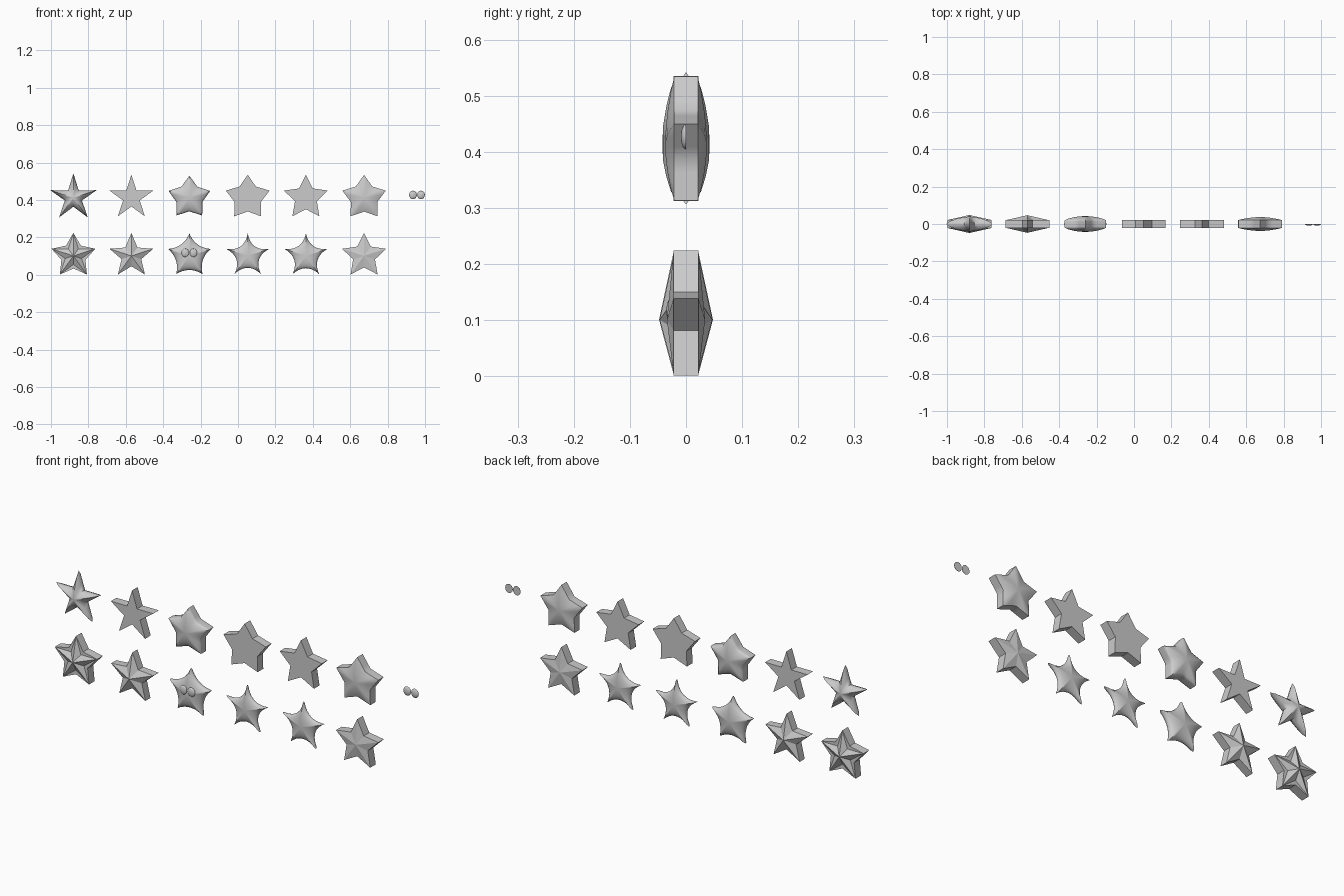
import bpy, bmesh, math

if "Cube" in bpy.data.objects:
    bpy.data.objects.remove(bpy.data.objects["Cube"])

TOP, LOW = 0.412, 0.101            # heights of the two rows
COLS = [-0.88, -0.57, -0.26, 0.052, 0.363, 0.674]


def outline(radius, ratio, curve=False, n=1, tip=0.0):
    """Star outline in (x, z): straight edges, or bowed valleys when curve is set."""
    pts = []

    def polar(r, k):
        a = math.pi / 2 + k * math.pi / 5
        return (r * math.cos(a), r * math.sin(a))

    for k in range(0, 10, 2):
        a, b = polar(radius, k), polar(radius, k + 2)
        if curve:
            c = polar(radius * (2 * ratio - math.cos(math.pi / 5)), k + 1)
        else:
            c = polar(radius * ratio, k + 1)
        for i in range(2 * n):
            t = i / (2 * n)
            if curve:
                w = ((1 - t) ** 2, 2 * t * (1 - t), t * t)
            else:
                w = (max(0, 1 - 2 * t), 1 - abs(2 * t - 1), max(0, 2 * t - 1))
            pts.append(tuple(w[0] * a[j] + w[1] * c[j] + w[2] * b[j] for j in (0, 1)))
    return pts


def star(name, x, z, pts, rings, peak=None, blend=0.0, smooth=None):
    """Loft the outline through (scale, half depth) rings on both faces."""
    bm = bmesh.new()
    mean = sum(math.hypot(*p) for p in pts) / len(pts)
    n = len(pts)

    def ring(s, y):
        vs = []
        for px, pz in pts:
            r = math.hypot(px, pz)
            f = s * (1 + (mean / r - 1) * (1 - s) * blend)
            vs.append(bm.verts.new((px * f, y, pz * f)))
        return vs

    front = [ring(s, -y) for s, y in rings]
    if rings[0][1] == 0:
        back = [front[0]] + [ring(s, y) for s, y in rings[1:]]
        chain = front[::-1] + back[1:]
    else:
        back = [ring(s, y) for s, y in rings]
        chain = front[::-1] + back
    for a, b in zip(chain, chain[1:]):
        for i in range(n):
            j = (i + 1) % n
            bm.faces.new((a[i], a[j], b[j], b[i]))
    for end, sign in ((chain[0], -1), (chain[-1], 1)):
        if peak is None:
            bm.faces.new(end)
        else:
            c = bm.verts.new((0, sign * peak, 0))
            for i in range(n):
                bm.faces.new((end[i], end[(i + 1) % n], c))
    finish(bm, name, (x, 0, z), smooth)


def finish(bm, name, loc, smooth):
    bmesh.ops.recalc_face_normals(bm, faces=bm.faces)
    me = bpy.data.meshes.new(name)
    bm.to_mesh(me)
    bm.free()
    ob = bpy.data.objects.new(name, me)
    ob.location = loc
    bpy.context.collection.objects.link(ob)
    if smooth:
        bpy.ops.object.select_all(action='DESELECT')
        ob.select_set(True)
        bpy.context.view_layer.objects.active = ob
        bpy.ops.object.shade_smooth_by_angle(angle=math.radians(smooth))


def dome_profile(depth, steps=7):
    return [(math.cos(i / steps * math.pi / 2), depth * math.sin(i / steps * math.pi / 2))
            for i in range(steps)]


def eyes(name, x, y, z):
    """Pair of shallow oval domes facing the front."""
    for side, dx in (("left", -0.0215), ("right", 0.0215)):
        bm = bmesh.new()
        bmesh.ops.create_uvsphere(bm, u_segments=24, v_segments=12, radius=1)
        bmesh.ops.bisect_plane(bm, geom=bm.verts[:] + bm.edges[:] + bm.faces[:],
                               plane_co=(0, 0, 0), plane_no=(0, 1, 0), clear_outer=True)
        bmesh.ops.holes_fill(bm, edges=[e for e in bm.edges if e.is_boundary])
        bmesh.ops.scale(bm, vec=(0.0205, 0.009, 0.0225), verts=bm.verts)
        finish(bm, f"{name}_{side}", (x + dx, y, z), 50)


# upper row
star("slim_soft_star", COLS[0], TOP, outline(0.13, 0.37, n=3),
     [(1, 0), (0.85, 0.015), (0.6, 0.027), (0.3, 0.036)], 0.04, 0.2, 60)
star("slim_flat_star", COLS[1], TOP, outline(0.123, 0.38), [(1, 0.022)])
star("plump_star", COLS[2], TOP, outline(0.121, 0.62, n=4),
     [(0.97, 0.014), (0.96, 0.02), (0.85, 0.027), (0.6, 0.035), (0.3, 0.041)], 0.042, 0.5, 60)
star("wide_flat_star", COLS[3], TOP, outline(0.123, 0.6), [(1, 0.022)])
star("flat_star", COLS[4], TOP, outline(0.123, 0.5), [(1, 0.022)])
star("wide_domed_star", COLS[5], TOP, outline(0.122, 0.61, n=3),
     [(1, 0.021), (0.8, 0.027), (0.5, 0.033), (0.25, 0.036)], 0.037, 0.3, 50)
eyes("spare_eye", 0.957, 0, 0.427)

# lower row
star("layered_star_base", COLS[0], LOW, outline(0.123, 0.55), [(1, 0.022)])
star("layered_star_top", COLS[0], LOW, outline(0.121, 0.38), [(1, 0.022)], 0.048)
star("faceted_star", COLS[1], LOW, outline(0.123, 0.45), [(1, 0.02)], 0.047)
star("face_star", COLS[2], LOW, outline(0.12, 0.63, True, 5), dome_profile(0.03), 0.03, 0.3, 60)
eyes("face_eye", COLS[2], -0.026, LOW + 0.016)
star("soft_star_a", COLS[3], LOW, outline(0.12, 0.53, True, 5), dome_profile(0.022), 0.022, 0.3, 60)
star("soft_star_b", COLS[4], LOW, outline(0.12, 0.55, True, 5), dome_profile(0.022), 0.022, 0.3, 60)
star("raised_star", COLS[5], LOW, outline(0.123, 0.5), [(1, 0.022)], 0.034)
